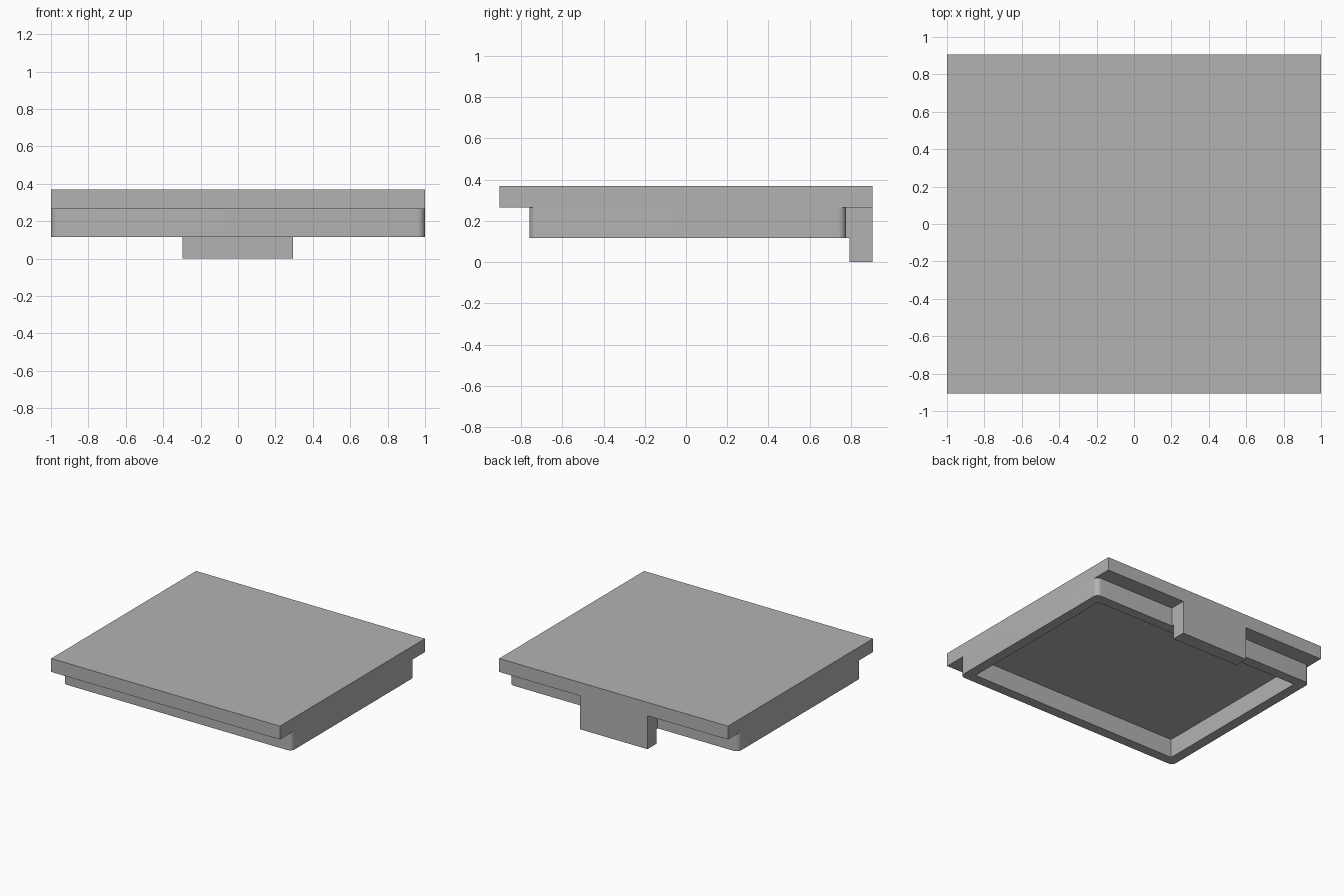
import bpy, bmesh, math
from mathutils import Vector

cube = bpy.data.objects.get("Cube")
if cube:
    bpy.data.objects.remove(cube, do_unlink=True)

grey = bpy.data.materials.new("plain grey")
grey.use_nodes = True
COLOUR = (0.45, 0.45, 0.45, 1)
grey.diffuse_color = COLOUR
grey.node_tree.nodes["Principled BSDF"].inputs["Base Color"].default_value = COLOUR

HALF_DEPTH = 0.905
TOP, SLAB_BOTTOM, RIM_BOTTOM = 0.37, 0.264, 0.116
RIM_FRONT, RIM_BACK, WALL = -0.76, 0.777, 0.08


def rectangle(x0, x1, y0, y1, z):
    return [Vector(p) for p in ((x0, y0, z), (x1, y0, z), (x1, y1, z), (x0, y1, z))]


def rounded(corners, radius, steps=8):
    """Round the corners of a counter-clockwise rectangle."""
    centre = sum(corners, Vector()) / len(corners)
    points = []
    for i, c in enumerate(corners):
        sx, sy = math.copysign(radius, centre.x - c.x), math.copysign(radius, centre.y - c.y)
        for s in range(steps + 1):
            a = math.pi * (1 + i / 2 + s / steps / 2)
            points.append(Vector((c.x + sx + radius * math.cos(a),
                                  c.y + sy + radius * math.sin(a), c.z)))
    return points


def prism(name, outline, travel, hole=None):
    """Extrude a flat outline, with an optional hole, into a solid part."""
    bm = bmesh.new()
    edges = []
    for loop in filter(None, (outline, hole)):
        verts = [bm.verts.new(p) for p in loop]
        edges += [bm.edges.new((verts[i - 1], verts[i])) for i in range(len(verts))]
    if hole:
        bmesh.ops.triangle_fill(bm, use_beauty=True, edges=edges)
    else:
        bm.faces.new(verts)
    made = bmesh.ops.extrude_face_region(bm, geom=bm.faces[:])["geom"]
    bmesh.ops.translate(bm, vec=travel,
                        verts=[g for g in made if isinstance(g, bmesh.types.BMVert)])
    bmesh.ops.recalc_face_normals(bm, faces=bm.faces[:])
    mesh = bpy.data.meshes.new(name)
    bm.to_mesh(mesh)
    bm.free()
    mesh.materials.append(grey)
    part = bpy.data.objects.new(name, mesh)
    bpy.context.collection.objects.link(part)
    return part


# Flat top slab
prism("top_slab", rectangle(-1, 1, -HALF_DEPTH, HALF_DEPTH, SLAB_BOTTOM),
      Vector((0, 0, TOP - SLAB_BOTTOM)))

# Hollow rim below the slab, round outside corners and sharp inside corners
rim = prism("lower_rim",
            rounded(rectangle(-1, 1, RIM_FRONT, RIM_BACK, RIM_BOTTOM), 0.04),
            Vector((0, 0, SLAB_BOTTOM - RIM_BOTTOM)),
            rectangle(WALL - 1, 1 - WALL, RIM_FRONT + WALL, RIM_BACK - WALL, RIM_BOTTOM))
bpy.ops.object.select_all(action='DESELECT')
rim.select_set(True)
bpy.context.view_layer.objects.active = rim
bpy.ops.object.shade_smooth_by_angle(angle=math.radians(30))

# Back tab, stepped where it meets the rim
TAB_LEFT, TAB_RIGHT, TAB_FRONT = 0.295, -0.297, 0.794
profile = [(HALF_DEPTH, 0), (HALF_DEPTH, SLAB_BOTTOM), (RIM_BACK, SLAB_BOTTOM),
           (RIM_BACK, RIM_BOTTOM), (TAB_FRONT, RIM_BOTTOM), (TAB_FRONT, 0)]
prism("back_tab", [Vector((TAB_RIGHT, y, z)) for y, z in profile],
      Vector((TAB_LEFT - TAB_RIGHT, 0, 0)))
